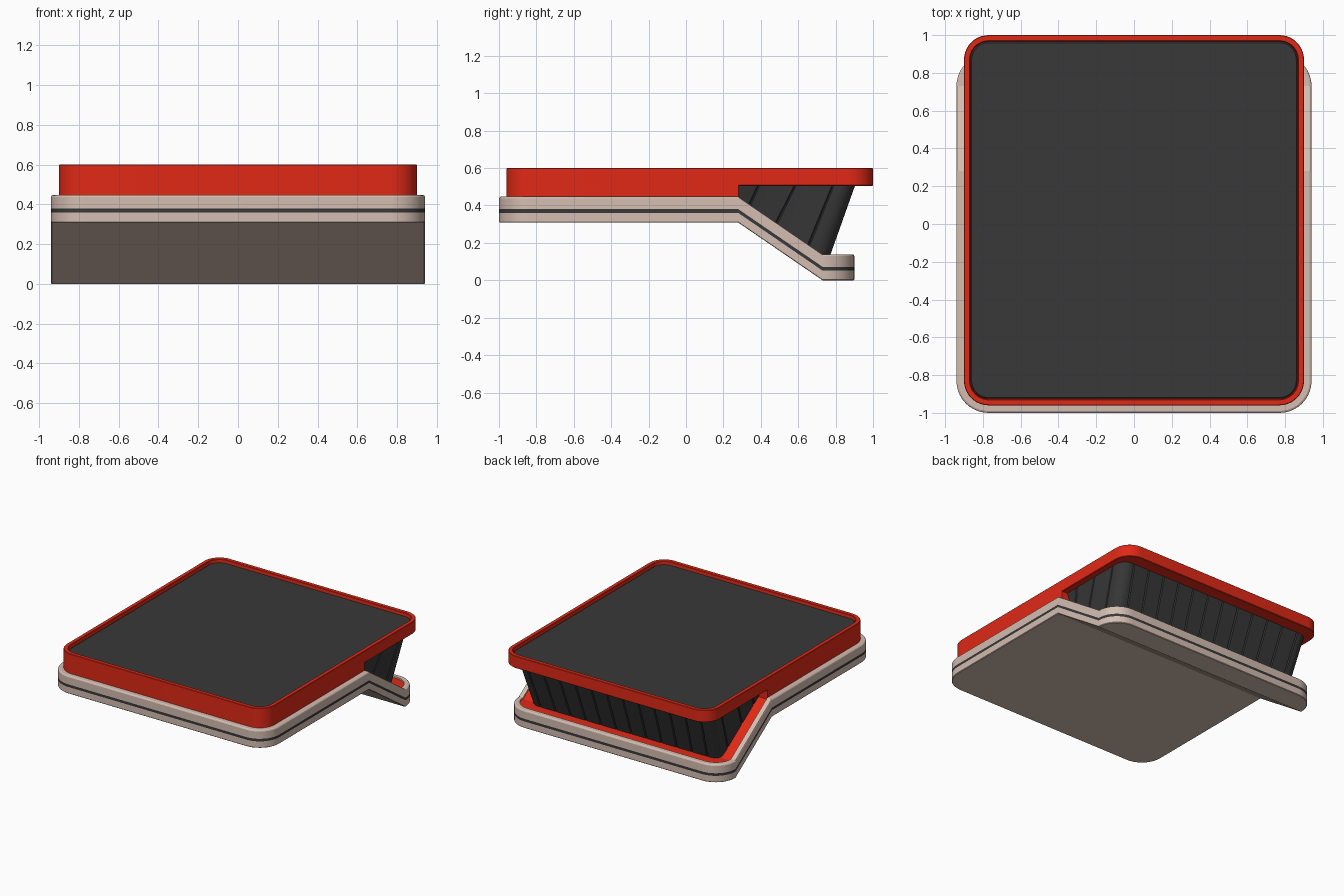
import bpy, bmesh, math

if "Cube" in bpy.data.objects:
    bpy.data.objects.remove(bpy.data.objects["Cube"])

BEND0, BEND1, DROP = 0.28, 0.73, 0.308


def material(name, rgb):
    m = bpy.data.materials.new(name)
    m.diffuse_color = (*rgb, 1)
    m.use_nodes = True
    m.node_tree.nodes["Principled BSDF"].inputs["Base Color"].default_value = m.diffuse_color
    return m


RED = material("red", (0.75, 0.022, 0.008))
BEIGE = material("beige", (0.66, 0.51, 0.44))
DARK = material("charcoal", (0.04, 0.04, 0.04))


def bend(y):
    return -DROP * min(max((y - BEND0) / (BEND1 - BEND0), 0), 1)


def rounded_rect(hx, y0, y1, r, n=10):
    pts = []
    for cx, cy, start in ((hx - r, y1 - r, 0), (-hx + r, y1 - r, 90),
                          (-hx + r, y0 + r, 180), (hx - r, y0 + r, 270)):
        for i in range(n + 1):
            a = math.radians(start + 90 * i / n)
            pts.append((cx + r * math.cos(a), cy + r * math.sin(a)))
    return pts


def finish(name, bm, mats):
    bmesh.ops.recalc_face_normals(bm, faces=bm.faces)
    me = bpy.data.meshes.new(name)
    bm.to_mesh(me)
    bm.free()
    for m in mats:
        me.materials.append(m)
    ob = bpy.data.objects.new(name, me)
    bpy.context.collection.objects.link(ob)
    bpy.ops.object.select_all(action='DESELECT')
    ob.select_set(True)
    bpy.context.view_layer.objects.active = ob
    bpy.ops.object.shade_smooth_by_angle(angle=math.radians(25))
    return ob


def loft(rings, mats=()):
    """Skin closed 3D rings and cap both ends; mats gives an index per band."""
    bm = bmesh.new()
    vs = [[bm.verts.new(p) for p in ring] for ring in rings]
    n = len(vs[0])
    for k, (a, b) in enumerate(zip(vs, vs[1:])):
        for i in range(n):
            j = (i + 1) % n
            f = bm.faces.new((a[i], a[j], b[j], b[i]))
            f.material_index = mats[k] if mats else 0
    bm.faces.new(vs[0])
    bm.faces.new(vs[-1])
    return bm


def slab(hx, y0, y1, r, profile, mats=()):
    """Rounded slab from (inset, z) steps."""
    return loft([[(x, y, z) for x, y in
                  rounded_rect(hx - d, y0 + d, y1 - d, r - d)]
                 for d, z in profile], mats)


def cut(bm, y, **kw):
    geom = bm.verts[:] + bm.edges[:] + bm.faces[:]
    return bmesh.ops.bisect_plane(bm, geom=geom, dist=1e-4, plane_co=(0, y, 0),
                                  plane_no=(0, 1, 0), **kw)


def bend_slab(bm):
    for y in (BEND0, BEND1):
        cut(bm, y)
    for v in bm.verts:
        v.co.z += bend(v.co.y)
    return bm


# Bent base tray with raised rim and dark stripe
tray = slab(0.94, -1.0, 0.9, 0.17,
            [(0.004, 0.308), (0, 0.312), (0, 0.36), (0, 0.38), (0, 0.437),
             (0.003, 0.443), (0.010, 0.447), (0.040, 0.447), (0.040, 0.42)],
            [0, 0, 1, 0, 0, 0, 0, 0])
finish("base_tray", bend_slab(tray), [BEIGE, DARK])

# Red liner inside the tray
liner = slab(0.90, -0.96, 0.86, 0.13, [(0, 0.415), (0, 0.435)])
finish("tray_liner", bend_slab(liner), [RED])

# Red lid frame, with the front skirt that reaches down to the tray
lid = slab(0.90, -0.96, 1.0, 0.13,
           [(0.004, 0.505), (0, 0.509), (0, 0.597), (0.003, 0.60),
            (0.029, 0.60), (0.032, 0.597), (0.034, 0.565)])
finish("lid_frame", lid, [RED])

skirt = slab(0.90, -0.96, 1.0, 0.13, [(0, 0.425), (0, 0.509)])
res = cut(skirt, BEND0, clear_outer=True)
bmesh.ops.holes_fill(skirt, edges=[e for e in skirt.edges if e.is_boundary])
finish("lid_skirt", skirt, [RED])

# Dark panel set into the lid
panel = slab(0.865, -0.925, 0.965, 0.095,
             [(0, 0.56), (0, 0.571), (0.006, 0.577)])
finish("top_panel", panel, [DARK])


# Pleated bellows under the raised rear of the lid
def bellows_ring(hx, y1, top):
    r, w, depth = 0.08, 0.006, 0.012
    power = 1 if top else 1.25
    y_of = lambda t: BEND0 + (y1 - r - BEND0) * t ** power
    half = [(hx, y_of(0))]
    for t in (0.2, 0.56, 0.93):
        y = y_of(t)
        half += [(hx, y - w), (hx - depth, y), (hx, y + w)]
        if t < 0.9:
            half.append((hx, y_of(t + 0.17)))
    for i in range(9):
        a = math.radians(90 * i / 8)
        half.append((hx - r + r * math.cos(a), y1 - r + r * math.sin(a)))
    count = 6
    for i in range(count):
        x = (hx - r - 0.02) * (1 - i / (count - 0.5))
        half += [(x + w, y1), (x, y1 - depth), (x - w, y1)]
    pts = half + [(-x, y) for x, y in reversed(half)]
    return [(x, y, 0.51 if top else 0.425 + bend(y)) for x, y in pts]


bellows = loft([bellows_ring(0.82, 0.765, False), bellows_ring(0.855, 0.905, True)])
bmesh.ops.triangulate(bellows, faces=[f for f in bellows.faces if len(f.verts) > 4])
finish("bellows", bellows, [DARK])
